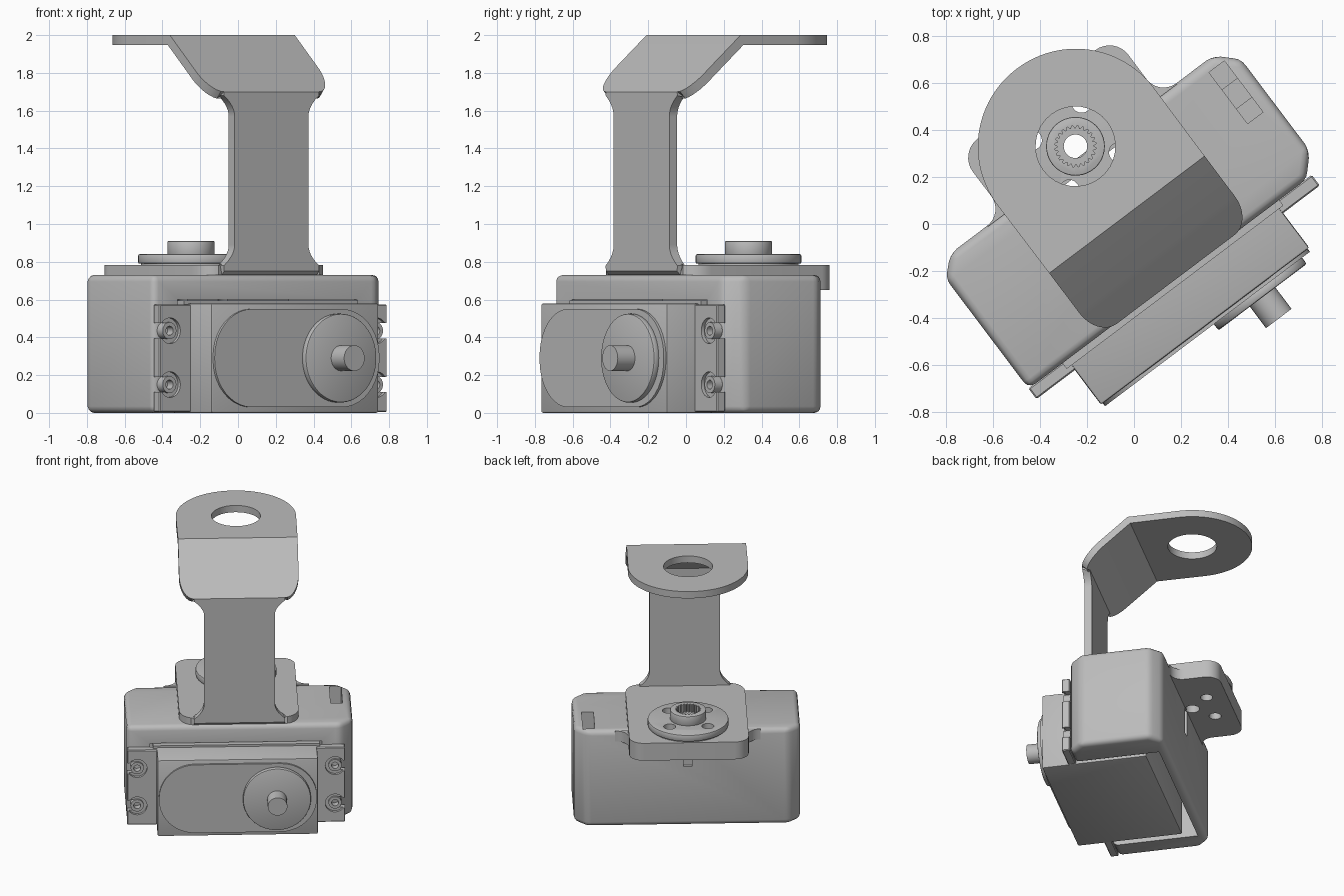
import bpy, bmesh, math
from mathutils import Matrix

old = bpy.data.objects.get("Cube")
if old:
    bpy.data.objects.remove(old)

grey = bpy.data.materials.new("plain grey")
grey.use_nodes = True
grey.diffuse_color = (0.5, 0.5, 0.5, 1)
grey.node_tree.nodes["Principled BSDF"].inputs["Base Color"].default_value = (0.5, 0.5, 0.5, 1)

YAW = Matrix.Rotation(math.radians(37), 4, "Z")   # the assembly stands turned
parts = []


def new_object(name, bm, keep=True):
    bmesh.ops.recalc_face_normals(bm, faces=bm.faces)
    mesh = bpy.data.meshes.new(name)
    bm.to_mesh(mesh)
    bm.free()
    mesh.materials.append(grey)
    ob = bpy.data.objects.new(name, mesh)
    bpy.context.collection.objects.link(ob)
    if keep:
        parts.append(ob)
    else:
        ob.hide_render = True
    return ob


def prism(name, pts, lo, hi, axis="z", keep=True):
    """Extrude an outline along z (points x, y) or along y (points x, z)."""
    bm = bmesh.new()
    place = (lambda a, b, h: (a, b, h)) if axis == "z" else (lambda a, b, h: (a, h, b))
    rings = [[bm.verts.new(place(a, b, h)) for a, b in pts] for h in (lo, hi)]
    bm.faces.new(rings[0])
    bm.faces.new(rings[1])
    n = len(pts)
    for i in range(n):
        j = (i + 1) % n
        bm.faces.new((rings[0][i], rings[0][j], rings[1][j], rings[1][i]))
    return new_object(name, bm, keep)


def rect(a0, a1, b0, b1):
    return [(a0, b0), (a1, b0), (a1, b1), (a0, b1)]


def circle(a, b, r, n=48):
    return [(a + r * math.cos(2 * math.pi * i / n), b + r * math.sin(2 * math.pi * i / n))
            for i in range(n)]


def rounded(a0, a1, b0, b1, r, n=10):
    pts = []
    for k, (a, b) in enumerate([(a1 - r, b1 - r), (a0 + r, b1 - r), (a0 + r, b0 + r), (a1 - r, b0 + r)]):
        for i in range(n + 1):
            t = math.pi / 2 * (k + i / n)
            pts.append((a + r * math.cos(t), b + r * math.sin(t)))
    return pts


def bake(ob):
    deps = bpy.context.evaluated_depsgraph_get()
    mesh = bpy.data.meshes.new_from_object(ob.evaluated_get(deps))
    ob.modifiers.clear()
    ob.data = mesh


def bevel(ob, width, segments=3):
    m = ob.modifiers.new("bevel", "BEVEL")
    m.width, m.segments, m.limit_method = width, segments, "ANGLE"
    bake(ob)


def cut(ob, *cutters):
    for c in cutters:
        m = ob.modifiers.new("cut", "BOOLEAN")
        m.operation, m.solver, m.object = "DIFFERENCE", "EXACT", c
        bake(ob)
        bpy.data.objects.remove(c)


def hole(a, b, r, lo, hi, axis="z"):
    return prism("cutter", circle(a, b, r, 32), lo, hi, axis, False)


def box_cut(x0, x1, y0, y1, z0, z1):
    return prism("cutter", rect(x0, x1, y0, y1), z0, z1, "z", False)


AXIS_Y = 0.414      # output axis, also the half width of the bracket
HALF = 0.414
FRONT = -0.295
horn_holes = [(sx * 0.132, AXIS_Y + sy * 0.132) for sx in (-1, 1) for sy in (-1, 1)]


def through_holes(lo, hi):
    return [hole(x, y, 0.042, lo, hi) for x, y in horn_holes]


# Housing: chamfered shell, open below and in front for the motor
case = prism("housing", [(-0.78, -0.29), (0.70, -0.29), (0.786, -0.20), (0.786, 0.285),
                         (0.70, 0.37), (-0.70, 0.37), (-0.78, 0.295)], 0, 0.73)
bevel(case, 0.035)
cut(case, box_cut(-0.62, 0.57, -0.5, 0.31, -0.1, 0.6),
    box_cut(0.643, 0.725, 0.05, 0.323, 0.6, 0.8),
    box_cut(0.643, 0.725, 0.13, 0.23, 0.45, 0.65),
    box_cut(-0.03, 0.03, 0.345, 0.4, 0.45, 0.66),
    *through_holes(0.5, 0.8))

# Rear shelf with fillets into the housing
side = [(HALF + 0.09 * (1 - math.sin(t)), 0.37 + 0.09 * (1 - math.cos(t)))
        for t in [math.pi / 2 * i / 8 for i in range(9)]]
side += [(HALF - 0.1 + 0.1 * math.cos(t), 0.59 + 0.1 * math.sin(t))
         for t in [math.pi / 2 * i / 8 for i in range(9)]]
shelf = prism("rear_shelf", [(0.504, 0.365)] + side + [(-x, y) for x, y in reversed(side)]
              + [(-0.504, 0.365)], 0.65, 0.73)
cut(shelf, hole(0, AXIS_Y, 0.05, 0.5, 0.8), *through_holes(0.5, 0.8))

# Bent bracket: strip of (y, z, half width) rows, thickened inward
rows = []
quarter = [math.pi / 2 * i / 8 for i in range(9)]
rows += [(0.59 + 0.1 * math.cos(t), 0.73, HALF - 0.1 + 0.1 * math.sin(t)) for t in quarter]
corner = [(1 - math.sin(t), HALF - 0.1 * (1 - math.cos(t))) for t in quarter]
rows += [(FRONT + 0.02 + 0.13 * d, 0.73, w) for d, w in corner]
rows += [(FRONT, 0.75, 0.314)]
flare = [(math.sin(t), 0.245 + 0.07 * (1 - math.sin(t)) ** 2) for t in quarter]
rows += [(FRONT, 0.78 + 0.11 * d, w) for d, w in flare]
rows += [(FRONT, 1.68 - 0.11 * d, w) for d, w in reversed(flare)]
rows += [(FRONT + 0.13 * d, 1.70 + 0.12 * d, w) for d, w in reversed(corner)]
rows += [(0.05, 2.0, HALF)]
rows += [(AXIS_Y + HALF * math.sin(t), 2.0, HALF * math.cos(t) + 0.002)
         for t in [math.pi / 2 * i / 24 for i in range(25)]]
bm = bmesh.new()
strip = [[bm.verts.new((s * w, y, z)) for s in (-1, 1)] for y, z, w in rows]
for a, b in zip(strip, strip[1:]):
    bm.faces.new((a[0], a[1], b[1], b[0]))
bracket = new_object("bent_bracket", bm)
solid = bracket.modifiers.new("thickness", "SOLIDIFY")
solid.thickness, solid.use_even_offset = 0.052, True
# the thickness must grow towards the inside of the bend
bracket.data.update()
lowest = bracket.data.polygons[0]
solid.offset = -1 if lowest.normal.z < 0 else 1
bake(bracket)
cut(bracket, hole(0, AXIS_Y, 0.17, 1.8, 2.2), hole(0, AXIS_Y, 0.05, 0.6, 0.9),
    *through_holes(0.6, 0.9), *[hole(s * 0.135, 0.1, 0.028, 0.6, 0.9) for s in (-1, 1)])

# Output horn: disc, hub and toothed bore
base = prism("horn_base", circle(0, AXIS_Y, 0.265, 64), 0.775, 0.795)
disc = prism("horn_disc", circle(0, AXIS_Y, 0.28, 64), 0.79, 0.84)
bevel(disc, 0.008, 2)
for ob in (base, disc):
    cut(ob, hole(0, AXIS_Y, 0.05, 0.6, 0.9), *through_holes(0.6, 0.9))
hub = prism("horn_hub", circle(0, AXIS_Y, 0.125), 0.835, 0.91)
bevel(hub, 0.006, 2)
teeth = []
for i in range(96):
    r = 0.088 if i % 4 < 2 else 0.076
    t = 2 * math.pi * i / 96
    teeth.append((r * math.cos(t), AXIS_Y + r * math.sin(t)))
cut(hub, prism("cutter", teeth, 0.85, 1.0, "z", False), hole(0, AXIS_Y, 0.05, 0.8, 1.0))

# Motor body with its mounting flange
body = prism("motor_body", rect(-0.575, 0.535, -0.53, 0.21), 0.0, 0.58)
bevel(body, 0.01, 2)
prism("motor_top_strip", rect(-0.6, 0.555, -0.32, -0.25), 0.57, 0.595)
flange = prism("motor_flange", rect(-0.78, 0.73, -0.345, -0.288), 0.005, 0.575)
bevel(flange, 0.006, 1)
for s, x, edge in ((-1, -0.71, -0.9), (1, 0.66, 0.9)):
    for z in (0.15, 0.435):
        cut(flange, hole(x, z, 0.068, -0.4, -0.325, "y"), hole(x, z, 0.04, -0.4, -0.2, "y"),
            box_cut(min(x, edge), max(x, edge), -0.4, -0.2, z - 0.04, z + 0.04))
        grommet = prism("flange_grommet", circle(x, z, 0.045, 32), -0.34, -0.29, "y")
        cut(grommet, hole(x, z, 0.024, -0.4, -0.2, "y"))

# Motor face: cover, boss and shaft
cover = prism("motor_cover", rounded(-0.565, 0.527, 0.03, 0.55, 0.25), -0.545, -0.52, "y")
boss = prism("shaft_boss", circle(0.25, 0.29, 0.235, 64), -0.578, -0.54, "y")
bevel(boss, 0.008, 2)
shaft = prism("motor_shaft", circle(0.25, 0.29, 0.068, 32), -0.692, -0.57, "y")

# Turn the assembly and smooth the round faces
for ob in parts:
    ob.data.transform(YAW)
    ob.select_set(True)
bpy.context.view_layer.objects.active = parts[0]
bpy.ops.object.shade_smooth_by_angle(angle=math.radians(30))
